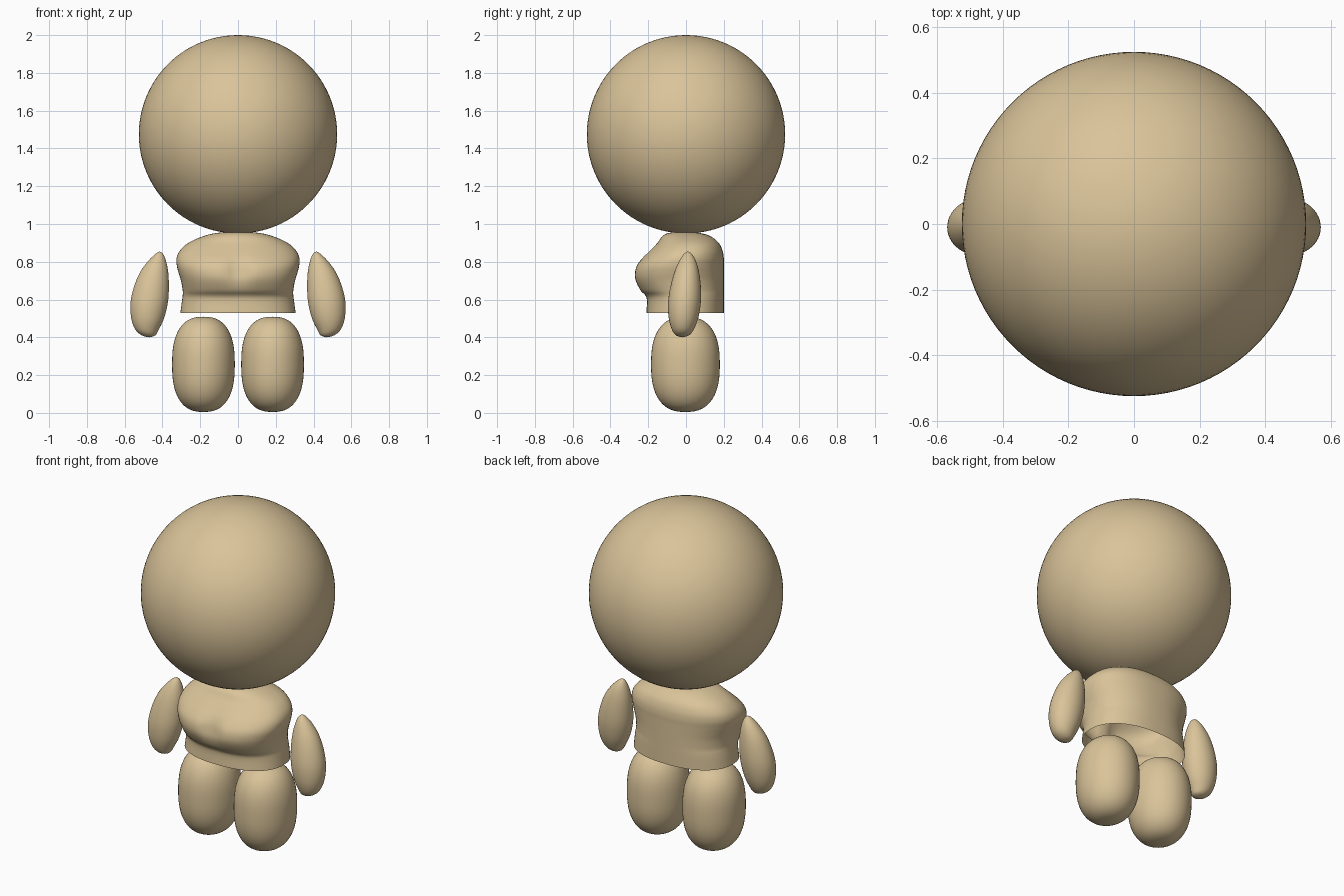
import bpy
import bmesh
import math

cube = bpy.data.objects.get("Cube")
if cube:
    bpy.data.objects.remove(cube, do_unlink=True)

# One warm tan colour for everything
tan = bpy.data.materials.new("warm_tan")
tan.use_nodes = True
COLOUR = (0.70, 0.55, 0.32, 1)
tan.diffuse_color = COLOUR
tan.node_tree.nodes["Principled BSDF"].inputs["Base Color"].default_value = COLOUR


def finish(obj, name):
    obj.name = name
    obj.data.materials.append(tan)
    for face in obj.data.polygons:
        face.use_smooth = True


def spline(rows, steps=5):
    """Resample rows of numbers along a smooth curve through them."""
    result = []
    for i in range(len(rows) - 1):
        p = [rows[max(0, min(len(rows) - 1, i + k))] for k in (-1, 0, 1, 2)]
        for s in range(steps):
            t = s / steps
            result.append([
                b + t / 2 * (c - a + t * (2*a - 5*b + 4*c - d + t * (3*(b - c) + d - a)))
                for a, b, c, d in zip(*p)])
    return result + [list(rows[-1])]


def loft(name, rows, power=2.0, side=1, shape=None, segments=64):
    """Skin rings given as (z, left x, right x, front y, back y)."""
    bm = bmesh.new()
    rings = []
    for z, x0, x1, y0, y1 in rows:
        ring = []
        for k in range(segments):
            a = 2 * math.pi * k / segments
            c, s = math.cos(a), math.sin(a)
            u = math.copysign(abs(c) ** (2 / power), c)
            v = math.copysign(abs(s) ** (2 / power), s)
            x = (x0 + x1) / 2 + u * (x1 - x0) / 2
            y = (y0 + y1) / 2 + v * (y1 - y0) / 2
            if shape:
                y = shape(x, y, z)
            ring.append(bm.verts.new((side * x, y, z)))
        rings.append(ring)
    for low, high in zip(rings, rings[1:]):
        for k in range(segments):
            n = (k + 1) % segments
            bm.faces.new((low[k], low[n], high[n], high[k]))
    bmesh.ops.remove_doubles(bm, verts=bm.verts, dist=0.0005)
    bmesh.ops.recalc_face_normals(bm, faces=bm.faces)
    mesh = bpy.data.meshes.new(name)
    bm.to_mesh(mesh)
    bm.free()
    obj = bpy.data.objects.new(name, mesh)
    bpy.context.collection.objects.link(obj)
    finish(obj, name)


# Head
bpy.ops.mesh.primitive_uv_sphere_add(segments=96, ring_count=48, radius=0.525,
                                     location=(0, 0, 1.475))
finish(bpy.context.object, "head")


# Torso, open at the waist, with a shallow hollow down the middle of the chest
def chest_hollow(x, y, z):
    if y < 0:
        y *= 1 - 0.12 * math.exp(-(x / 0.05) ** 2 - ((z - 0.76) / 0.08) ** 2)
    return y


torso = [(0.53, 0.305, -0.21, 0.20), (0.59, 0.297, -0.207, 0.20),
         (0.62, 0.293, -0.215, 0.20), (0.65, 0.293, -0.245, 0.20),
         (0.70, 0.302, -0.272, 0.20), (0.74, 0.314, -0.277, 0.20),
         (0.78, 0.324, -0.266, 0.20), (0.82, 0.325, -0.235, 0.20),
         (0.86, 0.307, -0.193, 0.193), (0.90, 0.263, -0.152, 0.173),
         (0.935, 0.185, -0.125, 0.13), (0.953, 0.11, -0.09, 0.07),
         (0.96, 0, -0.015, -0.015)]
loft("torso", spline([(z, -w, w, f, b) for z, w, f, b in torso]),
     power=2.3, shape=chest_hollow)

# Legs, as rounded capsules
leg = []
for i in range(41):
    a = math.pi * (i / 40 - 0.5)
    r = math.cos(a) ** 0.8 if 0 < i < 40 else 0
    h = math.copysign(abs(math.sin(a)) ** 0.8, a)
    leg.append((0.257 + 0.252 * h, 0.183 - 0.166 * r, 0.183 + 0.166 * r,
                -0.003 - 0.182 * r, -0.003 + 0.182 * r))

# Arms, as leaning teardrops
arm = spline([(0.40, 0.47, 0.47, -0.02, -0.02), (0.41, 0.438, 0.508, -0.052, 0.015),
              (0.44, 0.420, 0.543, -0.074, 0.040), (0.50, 0.392, 0.565, -0.091, 0.064),
              (0.58, 0.372, 0.569, -0.095, 0.078), (0.66, 0.366, 0.553, -0.084, 0.079),
              (0.74, 0.369, 0.521, -0.063, 0.070), (0.80, 0.380, 0.479, -0.038, 0.054),
              (0.84, 0.396, 0.439, -0.012, 0.032), (0.855, 0.415, 0.415, 0.01, 0.01)])

for side, label in ((1, "left"), (-1, "right")):
    loft(label + "_leg", leg, side=side, segments=48)
    loft(label + "_arm", arm, side=side, segments=48)
